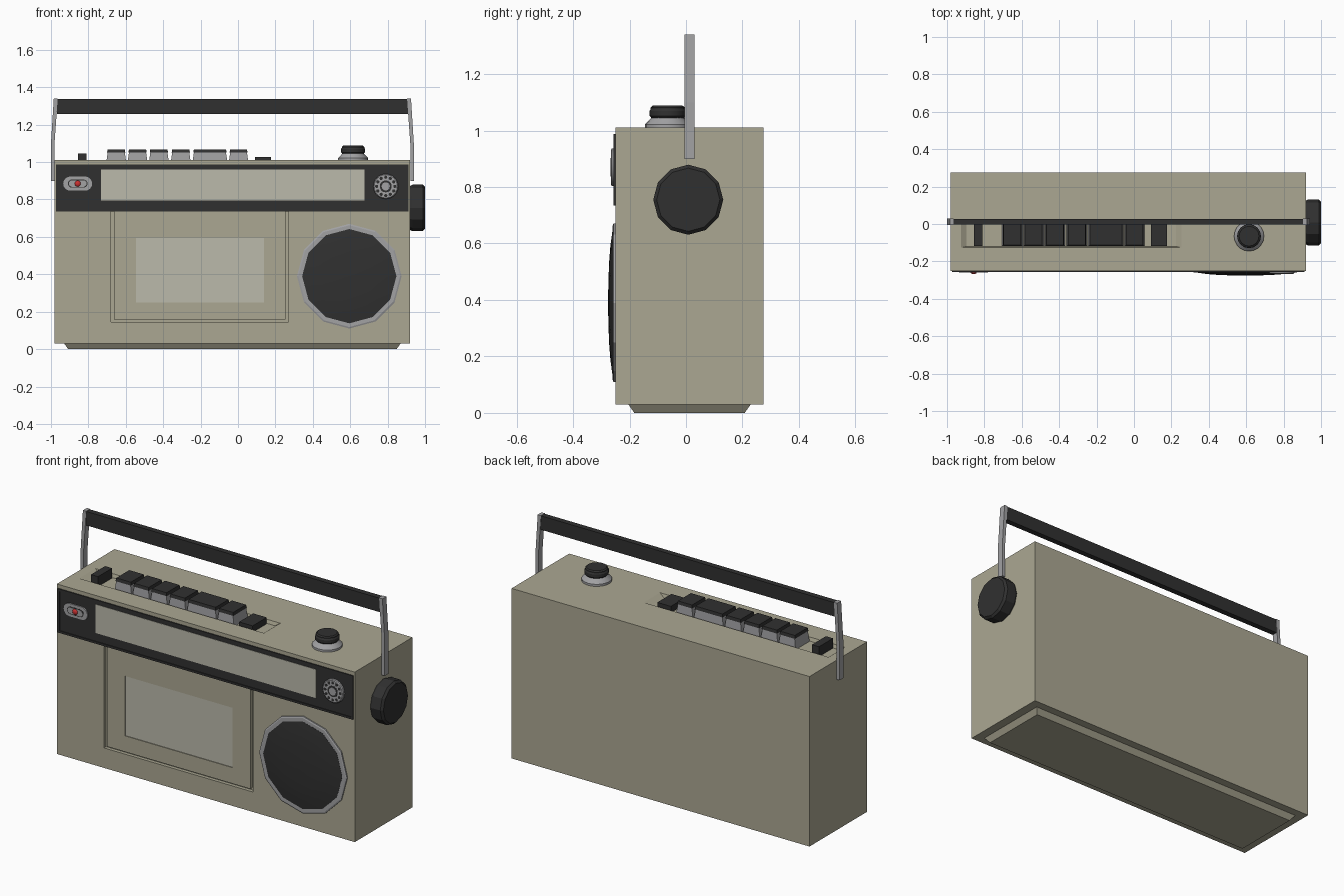
import bpy, bmesh
from math import pi, cos, sin

if "Cube" in bpy.data.objects:
    bpy.data.objects.remove(bpy.data.objects["Cube"])


def material(name, rgb):
    m = bpy.data.materials.new(name)
    m.diffuse_color = (*rgb, 1)
    m.use_nodes = True
    m.node_tree.nodes["Principled BSDF"].inputs["Base Color"].default_value = m.diffuse_color
    return m


BEIGE = material("beige", (0.41, 0.39, 0.29))
DARK = material("dark", (0.03, 0.03, 0.03))
PALE = material("pale", (0.50, 0.49, 0.41))
GREY = material("grey", (0.36, 0.36, 0.37))
RED = material("red", (0.6, 0.03, 0.03))


def finish(name, bm, mat, smooth=None):
    bmesh.ops.recalc_face_normals(bm, faces=bm.faces)
    me = bpy.data.meshes.new(name)
    bm.to_mesh(me)
    bm.free()
    ob = bpy.data.objects.new(name, me)
    bpy.context.collection.objects.link(ob)
    me.materials.append(mat)
    if smooth:
        bpy.ops.object.select_all(action='DESELECT')
        ob.select_set(True)
        bpy.context.view_layer.objects.active = ob
        bpy.ops.object.shade_smooth_by_angle(angle=smooth)
    return ob


def box(name, x, y, z, mat, top=(0, 0), bottom=(0, 0)):
    """Box from ranges; top / bottom pull that end inward in x and y."""
    bm = bmesh.new()
    bmesh.ops.create_cube(bm, size=2)
    for v in bm.verts:
        sx, sy, sz = v.co
        ix, iy = top if sz > 0 else bottom
        v.co = ((x[0] + x[1]) / 2 + sx * ((x[1] - x[0]) / 2 - ix),
                (y[0] + y[1]) / 2 + sy * ((y[1] - y[0]) / 2 - iy),
                z[1] if sz > 0 else z[0])
    return finish(name, bm, mat)


def lathe(name, profile, n, centre, axis, mat, smooth=None):
    """Capped turned part: (radius, height) profile along z, x or -y."""
    bm = bmesh.new()
    rings = []
    for r, h in profile:
        ring = []
        for i in range(n):
            a, b = r * cos(2 * pi * i / n), r * sin(2 * pi * i / n)
            p = {'z': (a, b, h), 'x': (h, a, b), '-y': (a, -h, b)}[axis]
            ring.append(bm.verts.new([p[k] + centre[k] for k in range(3)]))
        rings.append(ring)
    for lo, hi in zip(rings, rings[1:]):
        for i in range(n):
            j = (i + 1) % n
            bm.faces.new((lo[i], lo[j], hi[j], hi[i]))
    bm.faces.new(rings[0])
    bm.faces.new(rings[-1])
    return finish(name, bm, mat, smooth)


def prism(name, pts, y0, y1, mat):
    """Outline in x, z extruded along y."""
    bm = bmesh.new()
    f = bm.faces.new([bm.verts.new((x, y0, z)) for x, z in pts])
    ext = bmesh.ops.extrude_face_region(bm, geom=[f])['geom']
    for v in ext:
        if isinstance(v, bmesh.types.BMVert):
            v.co.y = y1
    return finish(name, bm, mat)


def pill(name, cx, cz, w, h, y0, y1, mat):
    r, s = h / 2, w / 2 - h / 2
    pts = []
    for side, start in ((1, -pi / 2), (-1, pi / 2)):
        for i in range(9):
            a = start + pi * i / 8
            pts.append((cx + side * s + r * cos(a), cz + r * sin(a)))
    return prism(name, pts, y0, y1, mat)


def cut(ob, cutter):
    mod = ob.modifiers.new("cut", 'BOOLEAN')
    mod.operation, mod.object, mod.solver = 'DIFFERENCE', cutter, 'EXACT'
    bpy.context.view_layer.objects.active = ob
    bpy.ops.object.modifier_apply(modifier=mod.name)
    bpy.data.objects.remove(cutter)


# Case with door opening and button tray, on a tapered foot
case = box("case", (-0.98, 0.92), (-0.25, 0.275), (0.03, 1.01), BEIGE)
cut(case, box("door_cutter", (-0.68, 0.27), (-0.30, -0.23), (0.145, 0.74), BEIGE))
cut(case, box("tray_cutter", (-0.94, 0.27), (-0.13, 0.025), (0.99, 1.02), BEIGE,
              bottom=(0.045, 0.01)))
box("foot", (-0.93, 0.87), (-0.205, 0.23), (0, 0.031), BEIGE, bottom=(0.022, 0.022))

# Cassette door with recessed window
door = box("cassette_door", (-0.662, 0.253), (-0.249, -0.229), (0.158, 0.74), BEIGE)
cut(door, box("window_cutter", (-0.545, 0.14), (-0.30, -0.243), (0.25, 0.595), BEIGE))
box("cassette_window", (-0.545, 0.14), (-0.245, -0.235), (0.25, 0.595), PALE)

# Tuning panel with raised rim and dial window
panel = box("tuning_panel", (-0.972, 0.912), (-0.256, -0.22), (0.735, 0.988), DARK)
cut(panel, box("panel_cutter", (-0.96, 0.90), (-0.30, -0.251), (0.747, 0.976), DARK))
box("tuning_scale", (-0.732, 0.675), (-0.253, -0.24), (0.795, 0.96), PALE)

# Power indicator
pill("indicator_rim", -0.857, 0.885, 0.155, 0.076, -0.258, -0.245, GREY)
pill("indicator_slot", -0.857, 0.885, 0.105, 0.044, -0.259, -0.25, DARK)
pill("indicator_plate", -0.857, 0.885, 0.095, 0.035, -0.260, -0.25, GREY)
lathe("indicator_lamp", [(0.017, 0), (0.015, 0.005), (0.008, 0.009)], 12,
      (-0.857, -0.258, 0.885), '-y', RED, 0.8)

# Small front dial with finger holes
dial = (0.79, -0.25, 0.87)
lathe("front_dial", [(0.067, 0), (0.067, 0.012), (0.062, 0.016)], 24, dial, '-y', GREY, 0.5)
lathe("front_dial_ring", [(0.032, 0), (0.032, 0.0168)], 20, dial, '-y', DARK)
lathe("front_dial_hub", [(0.024, 0), (0.022, 0.018)], 20, dial, '-y', GREY)
for i in range(12):
    a = 2 * pi * i / 12
    lathe("dial_hole", [(0.009, 0), (0.009, 0.0165)], 8,
          (dial[0] + 0.049 * cos(a), dial[1], dial[2] + 0.049 * sin(a)), '-y', DARK)

# Speaker: twelve-sided rim and domed grille
speaker = (0.595, -0.25, 0.39)
lathe("speaker_rim", [(0.28, -0.01), (0.28, 0.007), (0.272, 0.010), (0.25, 0.010)], 12,
      speaker, '-y', GREY)
lathe("speaker_grille", [(0.252, 0), (0.252, 0.011), (0.20, 0.018), (0.14, 0.0225),
                         (0.07, 0.025), (0.01, 0.026)], 12, speaker, '-y', DARK, 0.4)

# Side tuning knob
lathe("side_knob", [(0.112, -0.01), (0.124, 0.012), (0.124, 0.068), (0.112, 0.08)], 12,
      (0.92, 0.008, 0.755), 'x', DARK)

# Volume knob on top
lathe("volume_base", [(0.08, -0.01), (0.08, 0.012), (0.062, 0.03), (0.055, 0.038)], 20,
      (0.615, -0.065, 1.01), 'z', GREY, 0.6)
lathe("volume_knob", [(0.058, 0.035), (0.064, 0.042), (0.064, 0.06), (0.06, 0.066),
                      (0.06, 0.072), (0.053, 0.078)], 16,
      (0.615, -0.065, 1.01), 'z', DARK, 0.45)

# Cassette keys: grey tapered bodies with dark caps
for x0, x1 in ((-0.706, -0.596), (-0.592, -0.482), (-0.478, -0.368),
               (-0.361, -0.251), (-0.245, -0.055), (-0.051, 0.057)):
    box("key_body", (x0, x1), (-0.118, 0.01), (0.988, 1.05), GREY, top=(0.009, 0.004))
    box("key_cap", (x0 + 0.006, x1 - 0.006), (-0.116, 0.008), (1.05, 1.068), DARK,
        top=(0.003, 0.003))

# Small slide switches either end of the keys
box("left_switch", (-0.855, -0.81), (-0.118, 0.01), (0.988, 1.047), DARK)
box("right_switch", (0.09, 0.176), (-0.118, 0.01), (0.988, 1.027), DARK)

# Carrying handle: two bent arms and a grip bar
for side, s in (("left", -1), ("right", 1)):
    pts = [(0.951, 0.90), (0.97, 0.90), (0.97, 1.10), (0.955, 1.34), (0.934, 1.34), (0.951, 1.10)]
    prism(side + "_handle_arm", [(-0.03 + s * d, z) for d, z in pts], -0.006, 0.03, GREY)
box("handle_grip", (-0.968, 0.908), (-0.004, 0.028), (1.258, 1.338), DARK)
